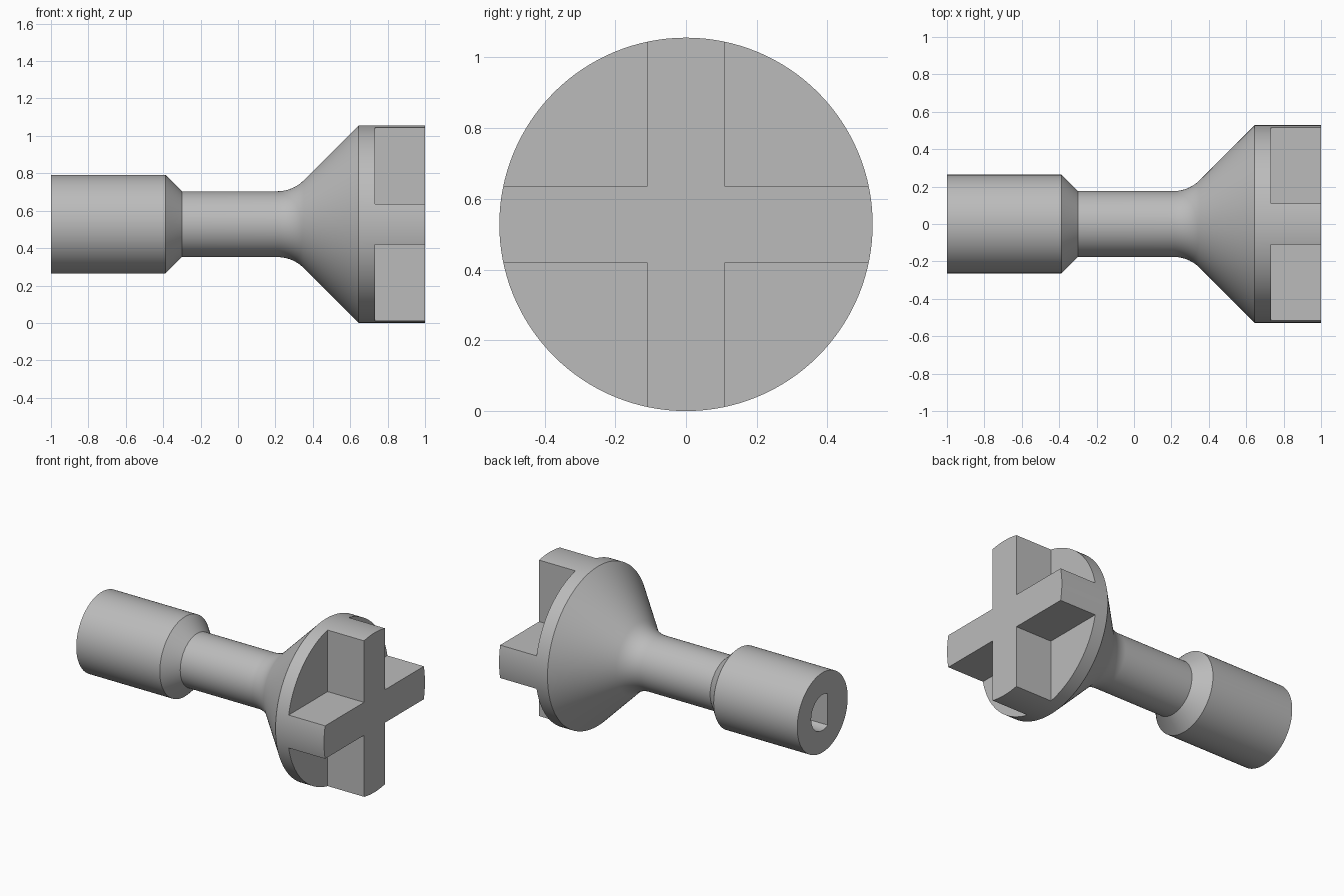
import bpy
import bmesh
from math import sin, cos, acos, tan, pi, radians
from mathutils import Vector

AXIS_Z = 0.528       # height of the shaft axis
HEAD_R = 0.528
NECK_R = 0.176
GRIP_R = 0.264
SEGMENTS = 128

cube = bpy.data.objects.get("Cube")
if cube:
    bpy.data.objects.remove(cube, do_unlink=True)

metal = bpy.data.materials.new("light grey metal")
metal.use_nodes = True
grey = (0.5, 0.5, 0.5, 1)
metal.diffuse_color = grey
metal.node_tree.nodes["Principled BSDF"].inputs["Base Color"].default_value = grey


def make_object(name, bm):
    bmesh.ops.recalc_face_normals(bm, faces=bm.faces[:])
    mesh = bpy.data.meshes.new(name)
    bm.to_mesh(mesh)
    bm.free()
    mesh.materials.append(metal)
    obj = bpy.data.objects.new(name, mesh)
    bpy.context.collection.objects.link(obj)
    return obj


def prism(bm, outline, x0, x1):
    """Extrude a (y, z) outline, relative to the shaft axis, along x."""
    face = bm.faces.new([bm.verts.new((x0, y, AXIS_Z + z)) for y, z in outline])
    new = bmesh.ops.extrude_face_region(bm, geom=[face])["geom"]
    bmesh.ops.translate(bm, vec=(x1 - x0, 0, 0),
                        verts=[v for v in new if isinstance(v, bmesh.types.BMVert)])


# Turned body: grip, chamfer, neck, rounded flare, cylindrical head
fillet_r = 0.2
bend_x = 0.645 - (HEAD_R - NECK_R)
start_x = bend_x - fillet_r * tan(pi / 8)
profile = [(-1, GRIP_R), (-0.388, GRIP_R), (-0.3, NECK_R)]
for i in range(13):
    a = radians(45) * i / 12
    profile.append((start_x + fillet_r * sin(a), NECK_R + fillet_r * (1 - cos(a))))
profile += [(0.645, HEAD_R), (1, HEAD_R)]

bm = bmesh.new()
verts = [bm.verts.new((x, 0, AXIS_Z + r)) for x, r in profile]
edges = [bm.edges.new(pair) for pair in zip(verts, verts[1:])]
bmesh.ops.spin(bm, geom=verts + edges, cent=(0, 0, AXIS_Z), axis=(1, 0, 0),
               angle=2 * pi, steps=SEGMENTS)
bmesh.ops.remove_doubles(bm, verts=bm.verts[:], dist=1e-4)
bmesh.ops.holes_fill(bm, edges=[e for e in bm.edges if e.is_boundary], sides=0)
body = make_object("cross_drive_shaft", bm)

# Cutter for the four quadrants that leave the cross
bm = bmesh.new()
near, far = 0.109, 0.8
for sy in (-1, 1):
    for sz in (-1, 1):
        prism(bm, [(sy * near, sz * near), (sy * far, sz * near),
                   (sy * far, sz * far), (sy * near, sz * far)], 0.733, 1.2)
quadrants = make_object("quadrant_cutter", bm)

# Cutter for the D-shaped socket in the grip end
bm = bmesh.new()
bore_r, flat_y = 0.118, -0.055
half = acos(flat_y / bore_r)
arc = [half * (2 * i / 48 - 1) for i in range(49)]
prism(bm, [(bore_r * cos(a), bore_r * sin(a)) for a in arc], -1.2, -0.45)
socket = make_object("socket_cutter", bm)

# Cut the body, keep the result, drop the cutters
for cutter in (quadrants, socket):
    cutter.hide_render = True
    mod = body.modifiers.new(cutter.name, 'BOOLEAN')
    mod.operation = 'DIFFERENCE'
    mod.solver = 'EXACT'
    mod.object = cutter
bpy.context.view_layer.update()
result = bpy.data.meshes.new_from_object(
    body.evaluated_get(bpy.context.evaluated_depsgraph_get()))
body.modifiers.clear()
body.data = result
for cutter in (quadrants, socket):
    bpy.data.objects.remove(cutter, do_unlink=True)

# Smooth turned surfaces, crisp edges
bpy.ops.object.select_all(action='DESELECT')
body.select_set(True)
bpy.context.view_layer.objects.active = body
bpy.ops.object.shade_smooth_by_angle(angle=radians(25))
